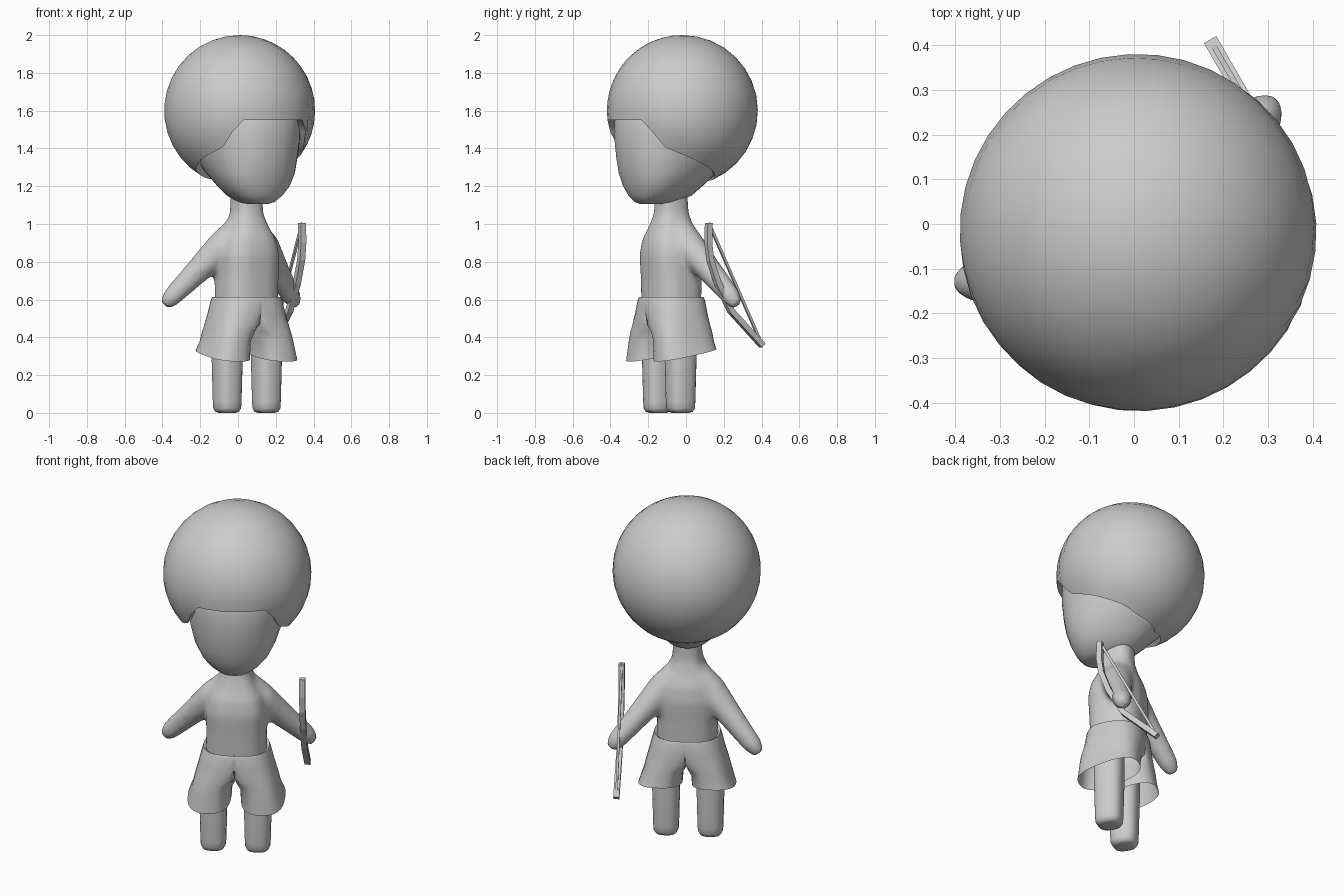
import bpy, bmesh
from math import sin, cos, pi, radians, copysign, acos
from mathutils import Matrix, Vector

if "Cube" in bpy.data.objects:
    bpy.data.objects.remove(bpy.data.objects["Cube"])

grey = bpy.data.materials.new("plain_grey")
grey.use_nodes = True
grey.diffuse_color = (0.6, 0.6, 0.6, 1)
grey.node_tree.nodes["Principled BSDF"].inputs["Base Color"].default_value = (0.6, 0.6, 0.6, 1)

# The figure is built facing -y, then turned towards +x
TURN = Matrix.Rotation(radians(30), 4, "Z")


def oval(cx, cy, z, a, b, power=2.0, n=24):
    """Horizontal superellipse ring."""
    pts = []
    for i in range(n):
        c, s = cos(2 * pi * i / n), sin(2 * pi * i / n)
        pts.append(Vector((cx + a * copysign(abs(c) ** (2 / power), c),
                           cy + b * copysign(abs(s) ** (2 / power), s), z)))
    return pts


def add_loft(bm, rings, caps=True):
    rows = [[bm.verts.new(p) for p in ring] for ring in rings]
    for low, high in zip(rows, rows[1:]):
        for i in range(len(low)):
            j = (i + 1) % len(low)
            bm.faces.new((low[i], low[j], high[j], high[i]))
    if caps:
        bm.faces.new(rows[0][::-1])
        bm.faces.new(rows[-1])


def tube(path, radii, n=12):
    """Rings of given radii placed square to a path."""
    rings = []
    pts = [Vector(p) for p in path]
    for k, p in enumerate(pts):
        along = (pts[min(k + 1, len(pts) - 1)] - pts[max(k - 1, 0)]).normalized()
        side = along.cross(Vector((0, 1, 0))).normalized()
        up = along.cross(side)
        rings.append([p + radii[k] * (cos(2 * pi * i / n) * side + sin(2 * pi * i / n) * up)
                      for i in range(n)])
    return rings


def finish(name, bm, smooth=True):
    bmesh.ops.recalc_face_normals(bm, faces=bm.faces)
    bm.transform(TURN)
    mesh = bpy.data.meshes.new(name)
    bm.to_mesh(mesh)
    bm.free()
    obj = bpy.data.objects.new(name, mesh)
    bpy.context.collection.objects.link(obj)
    mesh.materials.append(grey)
    if smooth:
        bpy.ops.object.select_all(action="DESELECT")
        obj.select_set(True)
        bpy.context.view_layer.objects.active = obj
        bpy.ops.object.shade_smooth_by_angle(angle=radians(50))
    return obj


# Torso, neck and arms, blended into one skin
bm = bmesh.new()
torso = [(0.56, 0.165, 0.14), (0.72, 0.163, 0.146), (0.84, 0.167, 0.153), (0.92, 0.148, 0.14),
         (0.99, 0.107, 0.11), (1.06, 0.08, 0.088), (1.2, 0.077, 0.083)]
add_loft(bm, [oval(0, -0.09, z, a, b, 2.7) for z, a, b in torso])
for side in (-1, 1):
    arm = [(side * x, y, z) for x, y, z in
           [(0.04, -0.07, 0.94), (0.13, -0.05, 0.87), (0.23, 0.0, 0.765),
            (0.32, 0.045, 0.665), (0.368, 0.066, 0.612), (0.402, 0.08, 0.57)]]
    add_loft(bm, tube(arm, [0.1, 0.09, 0.07, 0.058, 0.052, 0.032]))
body = finish("torso_and_arms", bm, smooth=False)
remesh = body.modifiers.new("blend", "REMESH")
remesh.mode = "VOXEL"
remesh.voxel_size = 0.013
remesh.use_smooth_shade = True
relax = body.modifiers.new("relax", "SMOOTH")
relax.factor = 0.5
relax.iterations = 14

# Head with full cheeks, narrower at the back: height, half width, front, back, taper
bm = bmesh.new()
head = [(1.105, 0.045, -0.27, -0.16, 0), (1.116, 0.085, -0.298, -0.08, 0.1),
        (1.15, 0.132, -0.325, 0.02, 0.2), (1.2, 0.175, -0.348, 0.08, 0.2),
        (1.27, 0.215, -0.37, 0.16, 0.15), (1.35, 0.247, -0.385, 0.235, 0.05),
        (1.45, 0.275, -0.395, 0.28, 0), (1.58, 0.285, -0.39, 0.3, 0), (1.72, 0.25, -0.32, 0.26, 0)]
rings = []
for z, a, front, back, taper in head:
    mid, half = (front + back) / 2, (back - front) / 2
    ring = oval(0, mid, z, a, half, 2.2, 32)
    for p in ring:
        p.x *= 1 - taper * (p.y - mid) / half
    rings.append(ring)
add_loft(bm, rings)
finish("head", bm)

# Hair cap whose lower edge follows the hairline
HAIRLINE = [(0, 1.55), (28, 1.55), (33, 1.52), (39, 1.45), (45, 1.405), (57, 1.375),
            (83, 1.315), (120, 1.25), (150, 1.235), (180, 1.225)]


def hairline(deg):
    for (d0, z0), (d1, z1) in zip(HAIRLINE, HAIRLINE[1:]):
        if deg <= d1:
            return z0 + (z1 - z0) * (deg - d0) / (d1 - d0)


bm = bmesh.new()
R, SEG, ROWS = 0.4, 40, 14
centre = Vector((-0.002, -0.021, 1.6))
rings = []
for row in range(1, ROWS + 2):
    ring = []
    for i in range(SEG):
        deg = 360 * i / SEG
        az = radians(deg)
        limit = acos((hairline(min(deg, 360 - deg)) - centre.z) / R)
        polar = limit * min(row, ROWS) / ROWS
        r = R if row <= ROWS else R * 0.88
        ring.append(centre + r * Vector((sin(polar) * sin(az), -sin(polar) * cos(az), cos(polar))))
    rings.append(ring)
add_loft(bm, rings, caps=False)
crown = bm.verts.new(centre + Vector((0, 0, R)))
bm.verts.ensure_lookup_table()
for i in range(SEG):
    bm.faces.new((crown, bm.verts[i], bm.verts[(i + 1) % SEG]))
finish("hair", bm)

# Shorts: two flared legs that meet on the centre line, hem higher at the back
bm = bmesh.new()
shorts = [(0.605, 0.0, 0.165, 0.14), (0.613, 0.0, 0.178, 0.153), (0.595, 0.0, 0.184, 0.16),
          (0.53, 0.03, 0.17, 0.162), (0.47, 0.075, 0.141, 0.163), (0.43, 0.11, 0.116, 0.164),
          (0.38, 0.13, 0.108, 0.165), (0.3, 0.145, 0.118, 0.17)]
for side in (-1, 1):
    rings = []
    for k, (z, cx, a, b) in enumerate(shorts):
        ring = oval(cx, -0.09, z, a, b, 2.6, 32)
        for p in ring:
            p.x = side * max(p.x, 0)
            if k == len(shorts) - 1:
                p.z += 0.2 * (p.y + 0.12)
        rings.append(ring)
    add_loft(bm, rings, caps=False)
finish("shorts", bm)

# Legs with rounded feet
for side, label in ((-1, "right"), (1, "left")):
    bm = bmesh.new()
    leg = [(0.0, 0.04), (0.006, 0.058), (0.025, 0.068), (0.06, 0.07), (0.3, 0.076), (0.48, 0.076)]
    add_loft(bm, [oval(side * 0.12 - 0.004, -0.1, z, r, r * 1.06, 2.6) for z, r in leg])
    finish(label + "_leg", bm)

# Bow and its string, lying in an upright plane at the left hand
BOW_X = 0.354
limb = [(-0.065, 1.005), (-0.068, 0.9), (-0.056, 0.81), (-0.012, 0.69), (0.07, 0.54),
        (0.175, 0.44), (0.262, 0.357)]


def bar(points, half_width, half_depth):
    rings = []
    pts = [Vector((BOW_X, y, z)) for y, z in points]
    for k, p in enumerate(pts):
        along = (pts[min(k + 1, len(pts) - 1)] - pts[max(k - 1, 0)]).normalized()
        wide = Vector((half_width, 0, 0))
        deep = along.cross(Vector((1, 0, 0))) * half_depth
        rings.append([p + wide + deep, p + wide - deep, p - wide - deep, p - wide + deep])
    return rings


bm = bmesh.new()
add_loft(bm, bar(limb, 0.016, 0.015))
finish("bow", bm, smooth=False)
bm = bmesh.new()
add_loft(bm, bar([limb[0], limb[-1]], 0.006, 0.007))
finish("bow_string", bm, smooth=False)
